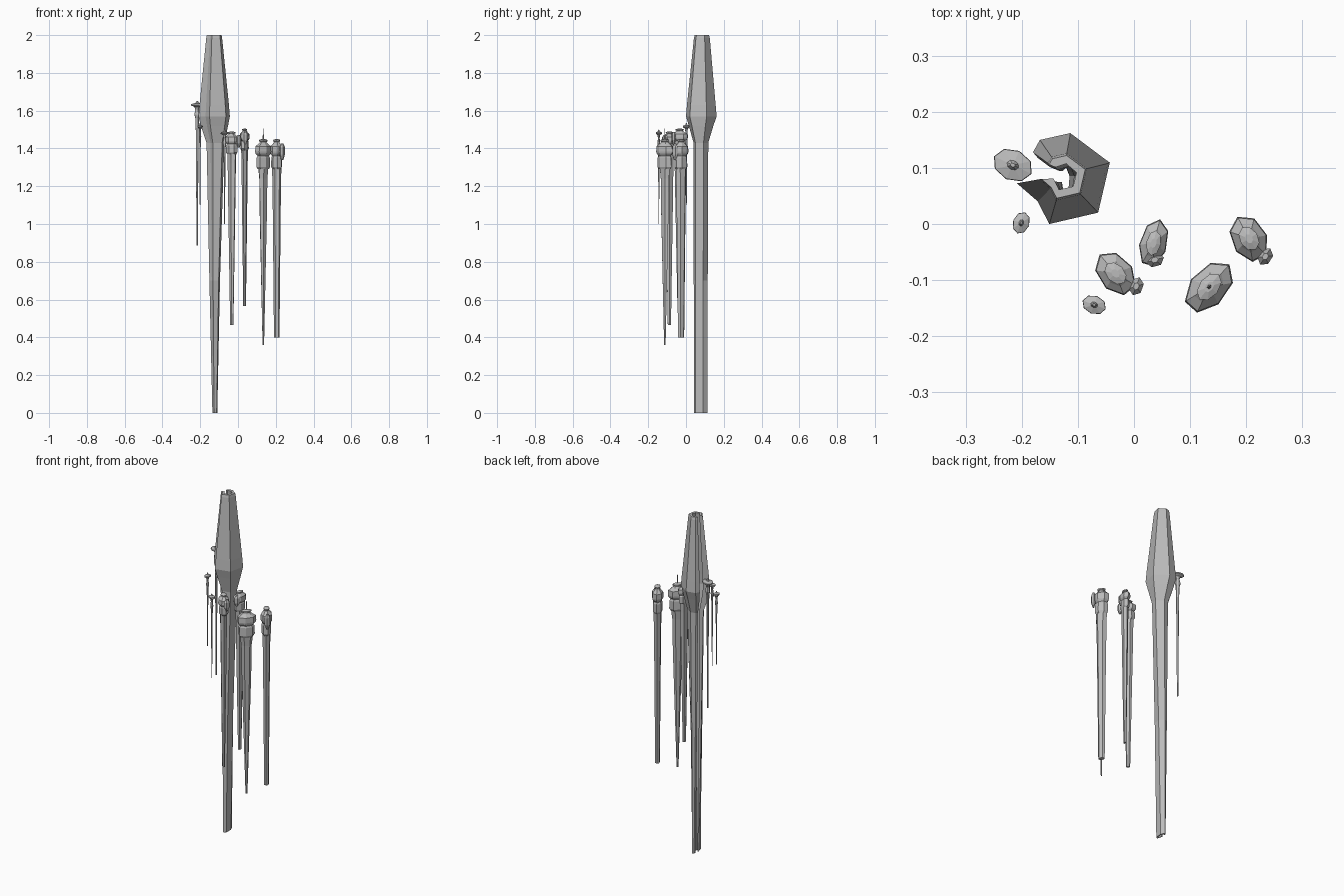
import bpy, bmesh, math
from mathutils import Vector

if "Cube" in bpy.data.objects:
    bpy.data.objects.remove(bpy.data.objects["Cube"])

stone = bpy.data.materials.new("grey stone")
stone.diffuse_color = (0.5, 0.5, 0.5, 1)
stone.use_nodes = True
stone.node_tree.nodes["Principled BSDF"].inputs["Base Color"].default_value = stone.diffuse_color


def loft(name, rings):
    """Skin a stack of equal-length point rings, capped at both ends."""
    bm = bmesh.new()
    vs = [[bm.verts.new(p) for p in ring] for ring in rings]
    n = len(vs[0])
    for lo, hi in zip(vs, vs[1:]):
        for i in range(n):
            j = (i + 1) % n
            bm.faces.new((lo[i], lo[j], hi[j], hi[i]))
    bm.faces.new(vs[0][::-1])
    bm.faces.new(vs[-1])
    bmesh.ops.recalc_face_normals(bm, faces=bm.faces)
    me = bpy.data.meshes.new(name)
    bm.to_mesh(me)
    bm.free()
    me.materials.append(stone)
    ob = bpy.data.objects.new(name, me)
    bpy.context.collection.objects.link(ob)
    return ob


def oval(c, z, a, b, deg, sides):
    """Low-poly oval ring, long half-axis a turned by deg."""
    r = math.radians(deg)
    out = []
    for i in range(sides):
        t = 2 * math.pi * i / sides
        x, y = a * math.cos(t), b * math.sin(t)
        out.append(Vector((c[0] + x * math.cos(r) - y * math.sin(r),
                           c[1] + x * math.sin(r) + y * math.cos(r), z)))
    return out


# Main tower: hollow C-shaped shell, open towards -x
shell = [(-.7, .58), (-.55, .85), (.1, 1), (.95, .35), (.7, -.75), (-.35, -1),
         (-.6, -.5), (-1.05, -.1),
         (-.5, -.08), (-.25, -.6), (.4, -.45), (.55, .2), (.08, .62), (-.4, .45)]
# z, centre x, centre y, half width x, half width y
levels = [(0, -.122, .078, .013, .036), (.7, -.122, .078, .028, .037),
          (1.43, -.117, .079, .047, .039), (1.52, -.121, .080, .072, .065),
          (1.57, -.122, .081, .083, .081), (1.63, -.122, .081, .078, .076),
          (1.985, -.124, .084, .042, .042), (2.0, -.124, .084, .039, .038)]
loft("main_tower", [[(cx + hx * x, cy + hy * y, z) for x, y in shell]
                    for z, cx, cy, hx, hy in levels])

# Head profiles: (height fraction, width fraction)
collar = [(0, .68), (.08, .85), (.38, .82), (.45, .68)]
gallery = [(.44, .7), (.52, .95), (.58, 1), (.76, .95), (.84, .6), (.93, .3)]
cap = [(.86, .2), (.92, .5), (.97, .52), (1, .2)]


def tower(name, c, bottom, neck, top, a, b, deg, waist, foot, bump=None, spike=0):
    """Hanging tower: tapered shaft, collar, gallery, cap and side bay."""
    h = top - neck
    mid = neck - .25 * (neck - bottom)
    rings = [(bottom, foot), (mid, waist), (neck - .05, waist * 1.12), (neck + .03, .72)]
    loft(name + "_shaft", [oval(c, z, a * s, b * s, deg, 6) for z, s in rings])
    for part, prof, sides in (("collar", collar, 7), ("gallery", gallery, 7), ("cap", cap, 8)):
        loft(f"{name}_{part}",
             [oval(c, neck + h * t, a * s, b * s, deg + (4 if part == "cap" else 0), sides)
              for t, s in prof])
    if bump:
        loft(name + "_side_bay",
             [oval(bump, neck + h * t, .017 * s, .013 * s, deg - 60, 6)
              for t, s in ((.3, .4), (.48, 1), (.74, 1), (.85, .4))])
    if spike:
        loft(name + "_spire", [oval(c, top - .01, .005, .004, deg, 5),
                               oval(c, spike, .001, .001, deg, 5)])


tower("left_tower", (-.033, -.088), .465, 1.37, 1.49, .044, .031, 130, .56, .25,
      (.004, -.111))
tower("middle_tower", (.035, -.034), .565, 1.39, 1.505, .044, .025, 75, .56, .27,
      (.037, -.064))
tower("front_tower", (.134, -.112), .36, 1.29, 1.45, .054, .034, 48, .48, .1,
      spike=1.505)
tower("right_tower", (.205, -.026), .40, 1.29, 1.45, .044, .032, 118, .6, .42,
      (.234, -.058))


def needle(name, c, bottom, top, r, deg):
    """Small floating platform on a thin stem."""
    prof = [(bottom, .1), (top - .16, .22), (top - .09, .3), (top - .07, .45),
            (top - .045, .28), (top - .03, .45), (top - .022, 1), (top - .015, .97),
            (top - .010, .3), (top, .12)]
    loft(name, [oval(c, z, r * s, r * .75 * s, deg, 8) for z, s in prof])


needle("large_needle", (-.216, .105), .885, 1.65, .037, -25)
needle("back_needle", (-.201, .002), 1.10, 1.535, .020, 70)
needle("front_needle", (-.071, -.144), 1.0, 1.50, .022, -20)
